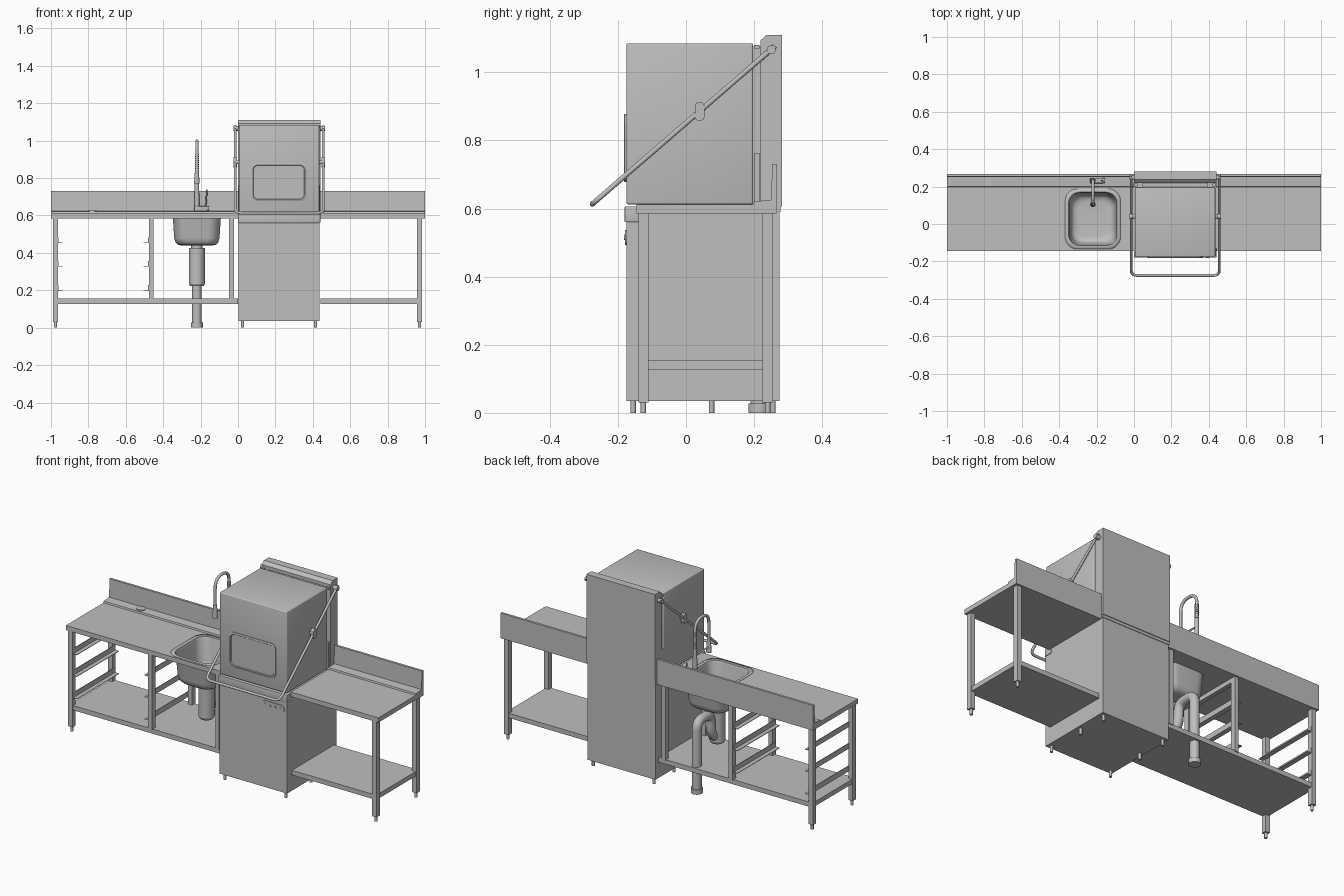
import bpy, bmesh, math
from mathutils import Vector

cube = bpy.data.objects.get("Cube")
if cube:
    bpy.data.objects.remove(cube)

steel = bpy.data.materials.new("brushed_steel")
steel.use_nodes = True
steel.diffuse_color = (0.52, 0.52, 0.52, 1)
steel.node_tree.nodes["Principled BSDF"].inputs["Base Color"].default_value = (0.52, 0.52, 0.52, 1)


def finish(name, bm, smooth=False):
    bmesh.ops.recalc_face_normals(bm, faces=bm.faces)
    mesh = bpy.data.meshes.new(name)
    bm.to_mesh(mesh)
    bm.free()
    mesh.materials.append(steel)
    ob = bpy.data.objects.new(name, mesh)
    bpy.context.collection.objects.link(ob)
    activate(ob)
    if smooth:
        bpy.ops.object.shade_smooth_by_angle(angle=math.radians(35))
    return ob


def activate(ob):
    bpy.ops.object.select_all(action='DESELECT')
    ob.select_set(True)
    bpy.context.view_layer.objects.active = ob


def box(name, x, y, z, bevel=0):
    bm = bmesh.new()
    bmesh.ops.create_cube(bm, size=1)
    for v in bm.verts:
        v.co = [(a + b) / 2 + c * (b - a) for (a, b), c in zip((x, y, z), v.co)]
    if bevel:
        bmesh.ops.bevel(bm, geom=bm.edges[:], offset=bevel, segments=3, profile=0.5, affect='EDGES')
    return finish(name, bm, bool(bevel))


def rod(name, start, end, r, r2=None, sides=24):
    a, b = Vector(start), Vector(end)
    bm = bmesh.new()
    bmesh.ops.create_cone(bm, cap_ends=True, segments=sides, radius1=r,
                          radius2=r if r2 is None else r2, depth=(b - a).length)
    bm.transform((b - a).to_track_quat('Z', 'Y').to_matrix().to_4x4())
    bmesh.ops.translate(bm, verts=bm.verts, vec=(a + b) / 2)
    return finish(name, bm, True)


def extrude_x(name, profile, x0, x1):
    bm = bmesh.new()
    face = bm.faces.new([bm.verts.new((x0, y, z)) for y, z in profile])
    new = bmesh.ops.extrude_face_region(bm, geom=[face])["geom"]
    bmesh.ops.translate(bm, vec=(x1 - x0, 0, 0), verts=[v for v in new if isinstance(v, bmesh.types.BMVert)])
    return finish(name, bm)


def tube(name, points, r, fillet):
    # Round pipe along a path with rounded corners
    pts = [Vector(p) for p in points]
    path = [pts[0]]
    for a, b, c in zip(pts, pts[1:], pts[2:]):
        p = b + (a - b).normalized() * fillet
        q = b + (c - b).normalized() * fillet
        for i in range(9):
            t = i / 8
            path.append(p * (1 - t) ** 2 + b * 2 * t * (1 - t) + q * t * t)
    path.append(pts[-1])
    cu = bpy.data.curves.new(name, 'CURVE')
    cu.dimensions = '3D'
    cu.bevel_depth, cu.bevel_resolution, cu.use_fill_caps = r, 4, True
    sp = cu.splines.new('POLY')
    sp.points.add(len(path) - 1)
    for s, p in zip(sp.points, path):
        s.co = (*p, 1)
    cu.materials.append(steel)
    ob = bpy.data.objects.new(name, cu)
    bpy.context.collection.objects.link(ob)
    activate(ob)
    bpy.ops.object.convert(target='MESH')
    bpy.ops.object.shade_smooth_by_angle(angle=math.radians(40))
    return ob


def round_rect(cx, cy, hx, hy, r):
    out = []
    for k, (sx, sy) in enumerate([(1, 1), (-1, 1), (-1, -1), (1, -1)]):
        for i in range(9):
            a = math.radians(90 * k + 90 * i / 8)
            out.append((cx + sx * (hx - r) + r * math.cos(a), cy + sy * (hy - r) + r * math.sin(a)))
    return out


def loft(name, rings, first_cap=True):
    bm = bmesh.new()
    loops = [[bm.verts.new(p) for p in ring] for ring in rings]
    for a, b in zip(loops, loops[1:]):
        for i in range(len(a)):
            j = (i + 1) % len(a)
            bm.faces.new((a[i], a[j], b[j], b[i]))
    bm.faces.new(loops[-1])
    if first_cap:
        bm.faces.new(loops[0])
    return finish(name, bm, True)


# Worktops, ledges and backsplashes
left_top = box("left_worktop", (-1, 0), (-0.145, 0.265), (0.585, 0.612))
box("right_worktop", (0.44, 1), (-0.145, 0.265), (0.585, 0.612))
splash = [(0.197, 0.611), (0.2, 0.621), (0.25, 0.625), (0.253, 0.73), (0.267, 0.73), (0.267, 0.585), (0.262, 0.611)]
extrude_x("left_backsplash", splash, -1, 0)
extrude_x("right_backsplash", splash, 0.44, 1)
rod("tap_hole_cover", (-0.78, 0.228, 0.615), (-0.78, 0.228, 0.627), 0.023)

# Sink opening and bowl
SX, SY = -0.22, 0.027
ring = lambda hx, z, r: [(x, y, z) for x, y in round_rect(SX, SY, hx, hx + 0.013, r)]
cutter = loft("sink_cutter", [ring(0.13, 0.5, 0.06), ring(0.13, 0.7, 0.06)])
cutter.hide_render = True
activate(left_top)
cut = left_top.modifiers.new("sink_hole", 'BOOLEAN')
cut.operation, cut.solver, cut.object = 'DIFFERENCE', 'EXACT', cutter
bpy.ops.object.modifier_apply(modifier=cut.name)
bpy.data.objects.remove(cutter)
bowl = loft("sink_bowl", [ring(0.148, 0.614, 0.065), ring(0.13, 0.612, 0.06), ring(0.126, 0.6, 0.06),
                          ring(0.118, 0.48, 0.06), ring(0.112, 0.458, 0.06), ring(0.1, 0.446, 0.06),
                          ring(0.08, 0.442, 0.05)], False)
bowl.modifiers.new("sheet", 'SOLIDIFY').thickness = 0.003
rod("sink_drain", (SX, SY, 0.43), (SX, SY, 0.446), 0.028)

# Trap and waste pipe
rod("drain_neck", (SX, SY, 0.42), (SX, SY, 0.443), 0.03)
rod("trap_body", (SX, SY, 0.235), (SX, SY, 0.425), 0.043)
rod("trap_base", (SX, SY, 0.222), (SX, SY, 0.235), 0.036, 0.043)
tube("waste_pipe", [(SX, 0.05, 0.26), (SX, 0.09, 0.29), (SX, 0.09, 0.41), (SX, 0.215, 0.41), (SX, 0.215, 0)], 0.026, 0.05)
rod("waste_collar", (SX, 0.215, 0), (SX, 0.215, 0.027), 0.032)

# Legs, feet and uprights
for y0 in (-0.14, 0.225):
    for side, x0 in (("left", -0.99), ("right", 0.957)):
        box(side + "_table_leg", (x0, x0 + 0.028), (y0, y0 + 0.03), (0.03, 0.585))
        rod(side + "_table_foot", (x0 + 0.014, y0 + 0.015, 0), (x0 + 0.014, y0 + 0.015, 0.03), 0.008)
    for x0 in (-0.477, -0.047):
        box("upright", (x0, x0 + 0.025), (y0, y0 + 0.03), (0.15, 0.585))
for x in (0.025, 0.415):
    for y in (-0.155, 0.075, 0.255):
        rod("machine_foot", (x, y, 0), (x, y, 0.036), 0.008)

# Shelves and top cross rails
box("left_shelf", (-0.985, 0), (-0.135, 0.25), (0.128, 0.155))
box("right_shelf", (0.44, 0.98), (-0.135, 0.25), (0.128, 0.155))
for x0 in (-0.477, -0.047):
    box("cross_rail", (x0, x0 + 0.025), (-0.14, 0.25), (0.56, 0.585))

# Rack runners, mirrored across the bay
for z in (0.2, 0.33, 0.455):
    for x, s in ((-0.965, 1), (-0.477, -1)):
        box("runner_lip", sorted((x, x + s * 0.028)), (-0.135, 0.25), (z - 0.003, z))
        box("runner_web", sorted((x, x + s * 0.004)), (-0.135, 0.25), (z - 0.003, z + 0.028))

# Machine cabinet
box("cabinet", (0.003, 0.437), (-0.175, 0.275), (0.035, 0.6))
box("front_tray", (0.0, 0.44), (-0.18, -0.13), (0.56, 0.606), 0.003)
box("cabinet_rim", (0.0, 0.44), (-0.13, 0.278), (0.59, 0.606))
plate = [(x, z) for x, z in round_rect(0.345, 0.515, 0.075, 0.022, 0.02)]
loft("control_panel", [[(x, y, z) for x, z in plate] for y in (-0.174, -0.179)])
for i in range(4):
    x = 0.295 + i * 0.033
    rod("button", (x, -0.178, 0.515), (x, -0.182, 0.515), 0.008)

# Lifting hood with raised window frame
box("hood", (0.005, 0.435), (-0.175, 0.197), (0.612, 1.085), 0.006)
win = lambda g, y: [(x, y, z) for x, z in round_rect(0.218, 0.778, 0.147 - g, 0.1 - g, 0.03 - g / 2)]
loft("hood_window", [win(0, -0.174), win(0, -0.18), win(0.003, -0.182), win(0.008, -0.182),
                     win(0.011, -0.178)], False)

# Rear column with guides
extrude_x("rear_column", [(0.218, 0.606), (0.218, 1.093), (0.237, 1.11), (0.282, 1.11), (0.282, 0.606)], 0, 0.44)
box("hood_guide", (0.045, 0.395), (0.19, 0.222), (0.606, 1.075))
for x0 in (0.002, 0.42):
    box("guide_strip", (x0, x0 + 0.018), (0.2, 0.216), (0.606, 0.763))
    box("guide_stop", (x0, x0 + 0.018), (0.2, 0.216), (1.07, 1.08))

# Lift handle, pivots and clamps
pivot_y, pivot_z, grip_y, grip_z = 0.262, 1.077, -0.275, 0.613
tube("lift_handle", [(-0.015, pivot_y, pivot_z), (-0.015, grip_y, grip_z),
                     (0.456, grip_y, grip_z), (0.456, pivot_y, pivot_z)], 0.0075, 0.035)
for x, inner in ((-0.015, 0.01), (0.456, 0.43)):
    out = x + (x - inner) * 0.4
    rod("handle_pivot", (inner, 0.25, 1.066), (out, 0.25, 1.066), 0.013)
    rod("handle_pin", (inner, 0.04, 0.885), (out, 0.04, 0.885), 0.01)
    clamp = round_rect(0.04, 0.885, 0.014, 0.028, 0.0135)
    loft("handle_clamp", [[(px, y, z) for y, z in clamp] for px in (x - 0.01, x + 0.01)])

# Spray tap
TY = 0.232
box("tap_base", (-0.235, -0.165), (0.217, 0.247), (0.622, 0.65), 0.004)
rod("tap_column", (SX, TY, 0.64), (SX, TY, 0.84), 0.014, 0.011)
tube("tap_hose", [(SX, TY, 0.82), (SX, TY, 0.998), (SX, 0.105, 0.998), (SX, 0.105, 0.82)], 0.0085, 0.062)
for i in range(8):
    z = 0.848 + i * 0.011
    rod("hose_coil", (SX, TY, z), (SX, TY, z + 0.005), 0.011)
rod("spray_head", (SX, 0.105, 0.77), (SX, 0.105, 0.845), 0.015, 0.01)
rod("spray_rest", (SX, TY, 0.8), (SX, 0.115, 0.8), 0.005)
rod("tap_lever", (-0.172, TY, 0.65), (-0.166, TY, 0.74), 0.004)
rod("tap_valve", (-0.19, TY, 0.637), (-0.155, TY, 0.637), 0.014)
